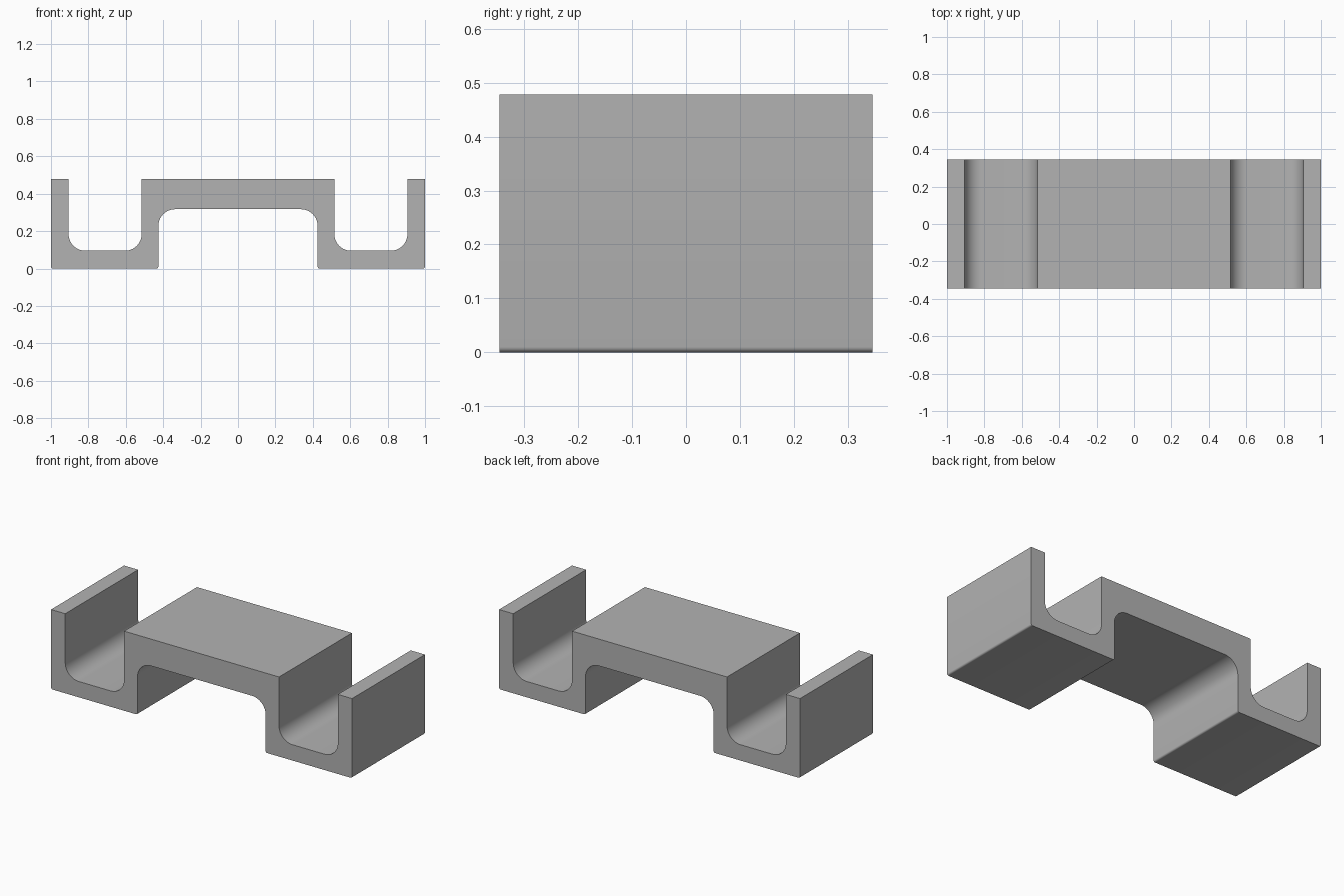
import bpy
import bmesh
import math
from mathutils import Vector

cube = bpy.data.objects.get("Cube")
if cube:
    bpy.data.objects.remove(cube, do_unlink=True)

DEPTH = 0.692
FILLET = 0.09
EDGE = 0.01


def rounded(prev, corner, nxt, radius, steps):
    """Points of an arc that rounds a right-angled corner."""
    c = Vector(corner)
    a = (Vector(prev) - c).normalized() * radius
    b = (Vector(nxt) - c).normalized() * radius
    points = []
    for i in range(steps + 1):
        t = math.pi / 2 * i / steps
        points.append(c + a * (1 - math.sin(t)) + b * (1 - math.cos(t)))
    return points


# Half of the cross-section: x, z, corner radius
half = [
    (0.515, 0.478, 0), (0.515, 0.095, FILLET), (0.906, 0.095, FILLET),
    (0.906, 0.478, 0), (1, 0.478, 0), (1, 0, EDGE),
    (0.426, 0, EDGE), (0.426, 0.317, FILLET),
]
full = half + [(-x, z, r) for x, z, r in reversed(half)]

outline = []
for i, (x, z, r) in enumerate(full):
    if r:
        outline += rounded(full[i - 1][:2], (x, z), full[(i + 1) % len(full)][:2],
                           r, 16 if r == FILLET else 4)
    else:
        outline.append(Vector((x, z)))

# Extrude the cross-section from front to back
bm = bmesh.new()
face = bm.faces.new([bm.verts.new((p.x, -DEPTH / 2, p.y)) for p in outline])
extruded = bmesh.ops.extrude_face_region(bm, geom=[face], use_keep_orig=True)
back = [v for v in extruded["geom"] if isinstance(v, bmesh.types.BMVert)]
bmesh.ops.translate(bm, verts=back, vec=(0, DEPTH, 0))
bmesh.ops.recalc_face_normals(bm, faces=bm.faces[:])
mesh = bpy.data.meshes.new("channel_bracket")
bm.to_mesh(mesh)
bm.free()

bracket = bpy.data.objects.new("channel_bracket", mesh)
bpy.context.collection.objects.link(bracket)

# Plain grey
grey = bpy.data.materials.new("plain_grey")
grey.use_nodes = True
colour = (0.45, 0.45, 0.45, 1)
grey.diffuse_color = colour
grey.node_tree.nodes["Principled BSDF"].inputs["Base Color"].default_value = colour
mesh.materials.append(grey)

bpy.context.view_layer.objects.active = bracket
bracket.select_set(True)
bpy.ops.object.shade_smooth_by_angle(angle=math.radians(30))
